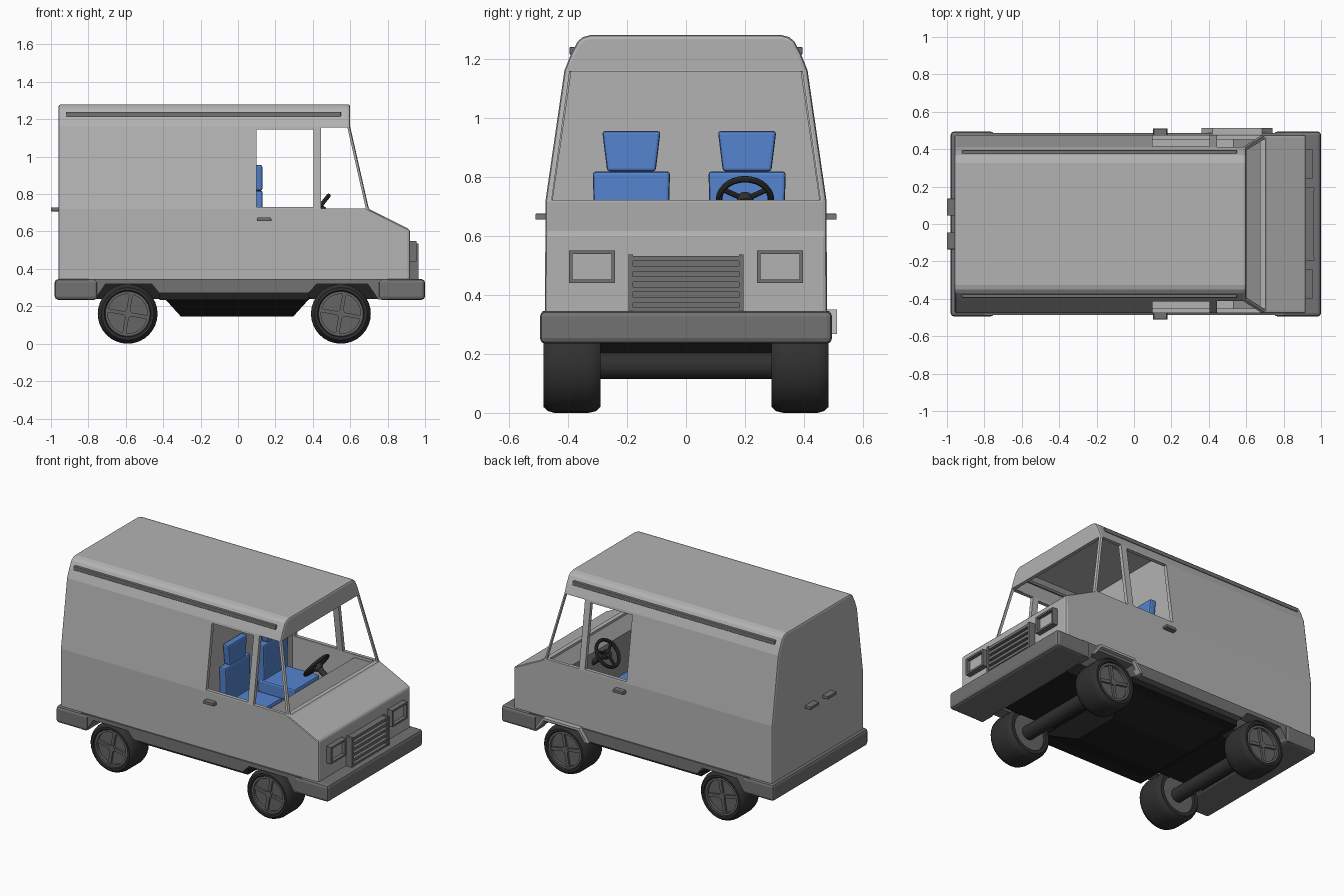
import bpy, bmesh, math
from mathutils import Vector, Matrix

if "Cube" in bpy.data.objects:
    bpy.data.objects.remove(bpy.data.objects["Cube"])


def mat(name, r, g, b):
    m = bpy.data.materials.new(name)
    m.diffuse_color = (r, g, b, 1)
    m.use_nodes = True
    m.node_tree.nodes["Principled BSDF"].inputs["Base Color"].default_value = m.diffuse_color
    return m


BODY = mat("body_grey", .45, .45, .45)
TRIM = mat("trim_grey", .17, .17, .17)
DASH = mat("interior_grey", .27, .27, .27)
TYRE = mat("tyre_black", .03, .03, .03)
UNDER = mat("underbody_black", .014, .014, .014)
RIM = mat("wheel_grey", .13, .13, .13)
BLUE = mat("seat_blue", .09, .23, .62)


def finish(name, bm, m, bevel=0, seg=2):
    bmesh.ops.recalc_face_normals(bm, faces=bm.faces)
    me = bpy.data.meshes.new(name)
    bm.to_mesh(me)
    bm.free()
    me.materials.append(m)
    o = bpy.data.objects.new(name, me)
    bpy.context.collection.objects.link(o)
    if bevel:
        add_bevel(o, bevel, seg)
    return o


def add_bevel(o, w, seg=2):
    b = o.modifiers.new("bevel", 'BEVEL')
    b.width, b.segments, b.limit_method, b.angle_limit = w, seg, 'ANGLE', math.radians(38)


def prism(name, pts, axis, a, b, m, bevel=0):
    """Extrude a 2D profile along x (points y,z) or along y (points x,z)."""
    bm = bmesh.new()
    place = (lambda p: (a, p[0], p[1])) if axis == 'x' else (lambda p: (p[0], a, p[1]))
    f = bm.faces.new([bm.verts.new(place(p)) for p in pts])
    ext = bmesh.ops.extrude_face_region(bm, geom=[f])
    d = Vector((b - a, 0, 0)) if axis == 'x' else Vector((0, b - a, 0))
    bmesh.ops.translate(bm, vec=d, verts=[v for v in ext['geom'] if isinstance(v, bmesh.types.BMVert)])
    return finish(name, bm, m, bevel)


def box(name, x, y, z, m, bevel=0, taper=(1, 1)):
    """Box from ranges; taper scales the bottom face in x and y."""
    bm = bmesh.new()
    bmesh.ops.create_cube(bm, size=1)
    for v in bm.verts:
        t = taper if v.co.z < 0 else (1, 1)
        v.co = (sum(x) / 2 + v.co.x * t[0] * (x[1] - x[0]),
                sum(y) / 2 + v.co.y * t[1] * (y[1] - y[0]),
                sum(z) / 2 + v.co.z * (z[1] - z[0]))
    return finish(name, bm, m, bevel)


def lathe(name, prof, cx, cz, side, m, n=32):
    """Spin a closed (radius, y) profile about a y-parallel axis."""
    bm = bmesh.new()
    rings = [[bm.verts.new((cx + r * math.cos(2 * math.pi * i / n), side * y,
                            cz + r * math.sin(2 * math.pi * i / n))) for r, y in prof] for i in range(n)]
    k = len(prof)
    for i in range(n):
        p, q = rings[i], rings[(i + 1) % n]
        for j in range(k):
            bm.faces.new((p[j], p[(j + 1) % k], q[(j + 1) % k], q[j]))
    return finish(name, bm, m)


def rod(name, p, q, r, m, n=20):
    p, q = Vector(p), Vector(q)
    bm = bmesh.new()
    bmesh.ops.create_cone(bm, cap_ends=True, segments=n, radius1=r, radius2=r, depth=(q - p).length,
                          matrix=Matrix.Translation((p + q) / 2) @ (q - p).to_track_quat('Z', 'Y').to_matrix().to_4x4())
    return finish(name, bm, m)


def boolean(o, cutter, op):
    b = o.modifiers.new("bool", 'BOOLEAN')
    b.operation, b.solver, b.object = op, 'EXACT', cutter
    cutter.hide_render = True


def sym(half):
    return half + [(-y, z) for y, z in reversed(half)]


# Body shell: cross-section intersected with side profile, cab hollowed, windows cut
body = prism("body", sym([(.478, .33), (.476, .72), (.412, 1.16), (.39, 1.215), (.368, 1.258),
                          (.35, 1.273), (.325, 1.28)]), 'x', -.965, 1.1, BODY)
side = prism("cut_side", [(-.96, .2), (-.96, 1.5), (.6, 1.5), (.6, 1.16), (.7, .72), (.92, .61), (.92, .2)],
             'y', -.7, .7, BODY)
cab = prism("cut_cab", sym([(.455, .37), (.452, .72), (.388, 1.16), (.35, 1.23), (.325, 1.25)]),
            'x', .08, 1.0, BODY)
cab_side = prism("cut_cab_side", [(0, .2), (0, 1.5), (.577, 1.5), (.577, 1.16), (.677, .71), (.677, .2)],
                 'y', -.6, .6, BODY)
boolean(cab, cab_side, 'INTERSECT')
door_win = prism("cut_door_window", [(.1, .73), (.1, 1.145), (.403, 1.145), (.403, .73)], 'y', -.7, .7, BODY)
quarter = prism("cut_quarter_window", [(.445, .724), (.445, 1.155), (.585, 1.155), (.683, .724)],
                'y', -.7, .7, BODY)
shield = prism("cut_windshield", sym([(.455, .722), (.394, 1.157)]), 'x', .52, .85, BODY)
boolean(body, side, 'INTERSECT')
add_bevel(body, .013)
cutters = [cab, door_win, quarter, shield]
for c in cutters:
    boolean(body, c, 'DIFFERENCE')
bpy.context.view_layer.update()
dg = bpy.context.evaluated_depsgraph_get()
baked = bpy.data.meshes.new_from_object(body.evaluated_get(dg))
body.modifiers.clear()
body.data = baked
for c in cutters + [side, cab_side]:
    bpy.data.objects.remove(c)

# Bumpers and underbody
box("front_bumper", (.75, 1.0), (-.495, .495), (.235, .345), TRIM, .018)
box("rear_bumper", (-.98, -.75), (-.495, .495), (.235, .345), TRIM, .018)
box("floor_pan", (-.42, .38), (-.44, .44), (.235, .335), UNDER)
box("chassis", (-.78, .78), (-.28, .28), (.24, .335), UNDER)
box("engine_tub", (-.4, .39), (-.19, .19), (.145, .25), UNDER, 0, (.76, .82))
box("side_tank", (-.4, .39), (-.4, .4), (.145, .25), UNDER, 0, (.76, .39))

for s, tag in ((-1, "right"), (1, "left")):
    # Side skirt with wheel cut-outs, gutter and door handle
    prism(tag + "_skirt", [(-.8, .345), (.8, .345), (.8, .237), (.75, .237), (.695, .318), (.42, .318),
                           (.375, .27), (-.42, .27), (-.46, .318), (-.71, .318), (-.765, .237), (-.8, .237)],
          'y', s * .4, s * .487, TRIM)
    box(tag + "_gutter", (-.92, .55), sorted((s * .35, s * .395)), (1.214, 1.24), TRIM, .004)
    box(tag + "_door_handle", (.105, .175), sorted((s * .47, s * .51)), (.655, .675), TRIM, .003, (1.15, 1))
    box(tag + "_rear_handle", (-1.0, -.95), sorted((s * .045, s * .135)), (.708, .728), TRIM, .003)
    # Headlight: lens with raised frame
    y0, y1 = sorted((s * .24, s * .397))
    box(tag + "_headlight_lens", (.9, .932), (y0 + .01, y1 - .01), (.45, .54), BODY)
    for i, (ya, yb, za, zb) in enumerate(((y0, y1, .44, .452), (y0, y1, .538, .55),
                                          (y0, y0 + .012, .452, .538), (y1 - .012, y1, .452, .538))):
        box(f"{tag}_headlight_frame_{i}", (.9, .955), (ya, yb), (za, zb), TRIM)
    # Wheels
    for cx, end in ((-.59, "rear"), (.55, "front")):
        n = f"{end}_{tag}_"
        lathe(n + "tyre", [(.117, .29), (.14, .29), (.154, .305), (.16, .33), (.16, .445), (.154, .468),
                           (.14, .483), (.125, .483), (.117, .47)], cx, .16, s, TYRE)
        lathe(n + "rim", [(.106, .44), (.12, .44), (.12, .474), (.106, .474)], cx, .16, s, RIM)
        rod(n + "hub", (cx, s * .31, .16), (cx, s * .455, .16), .119, RIM, 32)
        rod(n + "cap", (cx, s * .45, .16), (cx, s * .472, .16), .022, RIM)
        for k in range(2):
            sp = box(f"{n}spoke_{k}", (-.112, .112), sorted((s * .45, s * .468)), (-.01, .01), RIM)
            sp.location = (cx, 0, .16)
            sp.rotation_euler.y = math.radians(10 + 90 * k)

for cx, end in ((-.59, "rear"), (.55, "front")):
    rod(end + "_axle", (cx, -.32, .16), (cx, .32, .16), .045, TYRE)

# Flared arch on the left front wheel
prism("left_front_arch", [(.36, .268), (.42, .35), (.685, .35), (.74, .268), (.725, .268), (.678, .335),
                          (.427, .335), (.378, .268)], 'y', .47, .512, BODY)

# Grille
box("grille_back", (.9, .94), (-.19, .19), (.34, .53), TRIM)
for i in range(6):
    z = .348 + i * .035
    box(f"grille_slat_{i}", (.92, .962), (-.19, .19), (z - .009, z + .009), TRIM)
for s in (-1, 1):
    box("grille_end", (.92, .965), (s * .187 - .008, s * .187 + .008), (.34, .537), TRIM)

# Seats
for cy, tag in ((-.185, "passenger"), (.207, "driver")):
    box(tag + "_seat_back", (.082, .132), (cy - .131, cy + .131), (.5, .818), BLUE, .01, (1, .93))
    box(tag + "_headrest", (.085, .13), (cy - .099, cy + .099), (.818, .955), BLUE, .01, (1, .83))
    box(tag + "_seat_cushion", (.1, .36), (cy - .13, cy + .13), (.5, .59), BLUE, .012)
    box(tag + "_seat_base", (.1, .33), (cy - .11, cy + .11), (.36, .5), TRIM)

# Dashboard and steering wheel
box("dashboard", (.53, .685), (-.452, .452), (.37, .705), DASH)
c, axis = Vector((.43, .2, .723)), Vector((.78, 0, -.62)).normalized()
up = Vector((.62, 0, .78)).normalized()
bpy.ops.mesh.primitive_torus_add(major_radius=.088, minor_radius=.011, major_segments=28, minor_segments=8,
                                 location=c, rotation=axis.to_track_quat('Z', 'Y').to_euler())
ring = bpy.context.object
ring.name = "steering_wheel"
ring.data.materials.append(TYRE)
rod("steering_column", c, c + axis * .2, .018, TYRE)
rod("steering_hub", c - axis * .006, c + axis * .03, .028, TYRE)
for i, a in enumerate((90, 210, 330)):
    a = math.radians(a)
    rod(f"steering_spoke_{i}", c, c + (up * -math.sin(a) + Vector((0, math.cos(a), 0))) * .086, .009, TYRE, 8)

# Smooth the round parts
bpy.ops.object.select_all(action='DESELECT')
for o in bpy.data.objects:
    if any(k in o.name for k in ("tyre", "rim", "hub", "cap", "axle", "steering")):
        o.select_set(True)
        bpy.context.view_layer.objects.active = o
bpy.ops.object.shade_smooth_by_angle(angle=math.radians(35))
